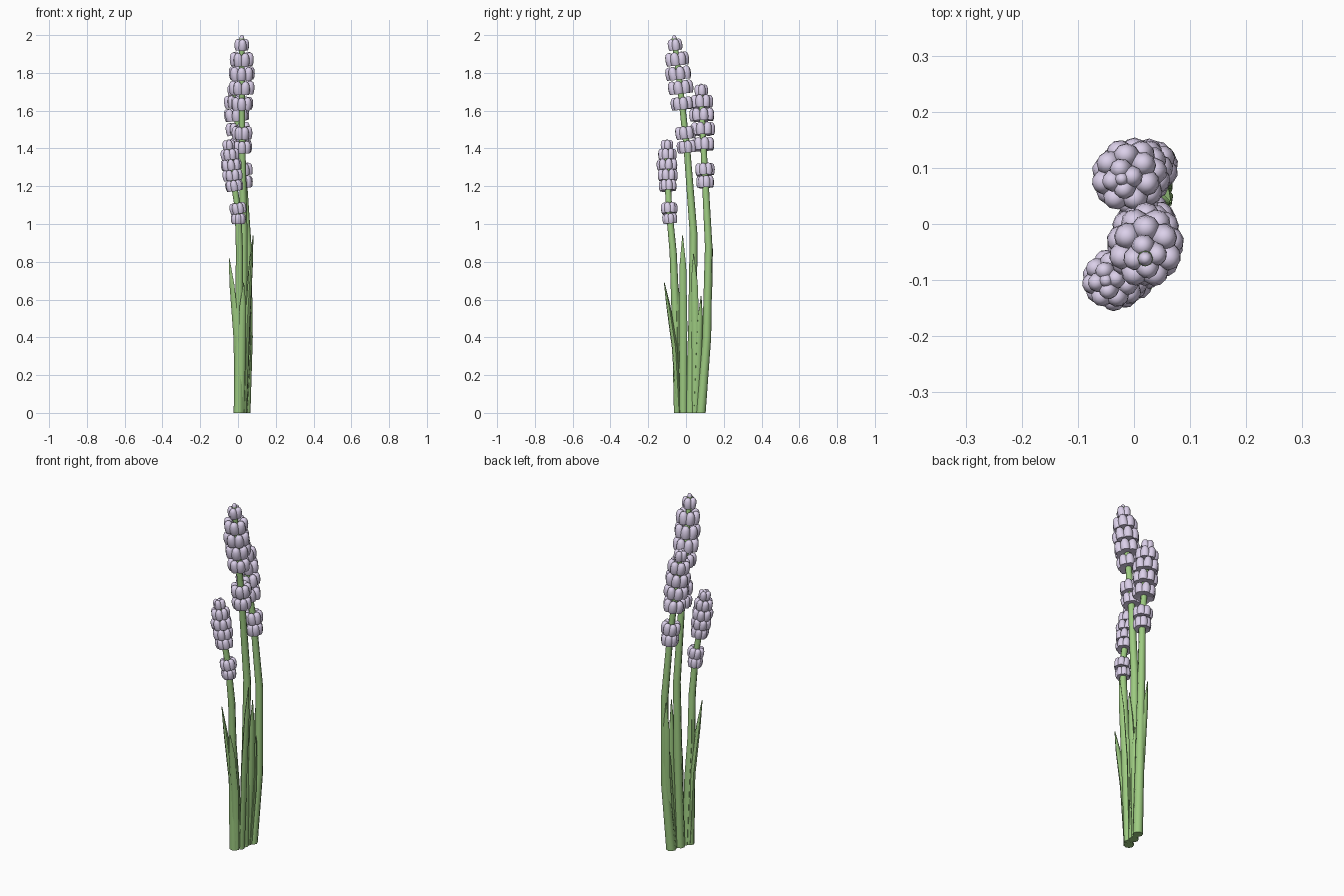
import bpy, bmesh, math
from mathutils import Vector, Matrix

if "Cube" in bpy.data.objects:
    bpy.data.objects.remove(bpy.data.objects["Cube"])


def material(name, rgb):
    m = bpy.data.materials.new(name)
    m.diffuse_color = (*rgb, 1)
    m.use_nodes = True
    m.node_tree.nodes["Principled BSDF"].inputs["Base Color"].default_value = m.diffuse_color
    return m


GREEN = material("leaf_green", (0.34, 0.60, 0.22))
LILAC = material("petal_lilac", (0.71, 0.63, 0.82))


def finish(bm, name, mat):
    bmesh.ops.recalc_face_normals(bm, faces=bm.faces)
    me = bpy.data.meshes.new(name)
    bm.to_mesh(me)
    bm.free()
    me.materials.append(mat)
    ob = bpy.data.objects.new(name, me)
    bpy.context.collection.objects.link(ob)
    for p in me.polygons:
        p.use_smooth = True
    me.set_sharp_from_angle(angle=math.radians(65))
    return ob


def loft(bm, rings):
    """Join equal-length rings of points into a capped tube."""
    vs = [[bm.verts.new(p) for p in r] for r in rings]
    n = len(vs[0])
    for a, b in zip(vs, vs[1:]):
        for i in range(n):
            j = (i + 1) % n
            bm.faces.new((a[i], a[j], b[j], b[i]))
    bm.faces.new(vs[0][::-1])
    bm.faces.new(vs[-1])


def ellipse(c, rx, ry, ang, n):
    out = []
    for i in range(n):
        a = 2 * math.pi * i / n
        p = Matrix.Rotation(ang, 3, 'Z') @ Vector((rx * math.cos(a), ry * math.sin(a), 0))
        out.append(Vector(c) + p)
    return out


def at_height(path, z):
    """Point and direction of a stem path at height z."""
    for a, b in zip(path, path[1:]):
        if z <= b[2] or b is path[-1]:
            a, b = Vector(a), Vector(b)
            return a.lerp(b, (z - a.z) / (b.z - a.z)), (b - a).normalized()


def floret(bm, frame, s):
    """Small bud: domed top, flat underside."""
    profile = [(0.022, -0.032), (0.0245, -0.018), (0.0235, 0.0),
               (0.020, 0.016), (0.014, 0.027), (0.006, 0.032)]
    loft(bm, [[frame @ (s * p) for p in ellipse((0, 0, z), r, r, 0, 10)] for r, z in profile])


def flower(name, path, rows, n=7):
    """Rings of florets; each row is (height, outer radius, floret scale)."""
    bm = bmesh.new()
    for k, (z, outer, s) in enumerate(rows):
        c, d = at_height(path, z)
        base = Matrix.Translation(c) @ Vector((0, 0, 1)).rotation_difference(d).to_matrix().to_4x4()
        count = 4 if outer < 0.045 and k > 2 else n
        for i in range(count):
            turn = Matrix.Rotation(2 * math.pi * (i + 0.5 * (k % 2)) / count + 0.2, 4, 'Z')
            out = Matrix.Translation((outer - 0.025 * s, 0, 0))
            floret(bm, base @ turn @ out @ Matrix.Rotation(0.16, 4, 'Y'), s)
    # tip bud
    c, d = at_height(path, path[-1][2])
    floret(bm, Matrix.Translation(c), 0.55)
    finish(bm, name, LILAC)


def stem(name, path):
    bm = bmesh.new()
    top = path[-1][2]
    rings = []
    for p in path:
        r = 0.026 - 0.012 * p[2] / top
        rings.append(ellipse(p, r, r, 0, 8))
    loft(bm, rings)
    finish(bm, name, GREEN)


# Stems as bent paths, with the floret rows they carry
plants = {
    "tall": ([(0.022, 0.022, 0), (0.025, 0.035, 0.45), (0.03, 0.04, 0.95),
              (0.022, 0.005, 1.4), (0.02, -0.03, 1.72), (0.02, -0.062, 1.982)],
             [(1.41, .055, .95), (1.485, .058, 1), (1.64, .062, 1), (1.725, .071, 1.05),
              (1.80, .072, 1.05), (1.875, .067, 1.05), (1.95, .041, .9)]),
    "middle": ([(0.04, 0.078, 0), (0.055, 0.11, 0.4), (0.052, 0.12, 0.88),
                (0.028, 0.10, 1.27), (0.0, 0.088, 1.5), (-0.022, 0.08, 1.725)],
               [(1.225, .05, .95), (1.29, .055, .95), (1.425, .063, 1), (1.505, .068, 1),
                (1.58, .07, 1), (1.65, .063, 1), (1.71, .038, .85)]),
    "short": ([(0.003, -0.038, 0), (0.005, -0.05, 0.4), (0.008, -0.068, 0.85),
               (0.0, -0.09, 1.08), (-0.028, -0.098, 1.25), (-0.05, -0.101, 1.43)],
              [(1.03, .042, .8), (1.085, .047, .85), (1.205, .05, .85), (1.26, .056, .85),
               (1.315, .058, .85), (1.37, .052, .85), (1.42, .035, .75)]),
}
for name, (path, rows) in plants.items():
    stem(name + "_stem", path)
    flower(name + "_flower", path, rows)

# Leaf blades: base, bend, tip
leaves = [
    ((0.035, -0.015), (0.05, -0.015), (0.08, -0.018, 0.94)),
    ((0.0, -0.03), (-0.008, -0.05), (-0.047, -0.08, 0.82)),
    ((0.015, -0.04), (0.02, -0.06), (0.03, -0.115, 0.69)),
    ((0.035, 0.045), (0.05, 0.05), (0.065, 0.04, 0.84)),
    ((0.015, -0.015), (0.015, -0.035), (0.0, -0.05, 0.74)),
    ((0.04, 0.07), (0.045, 0.115), (0.028, 0.14, 0.87)),
    ((0.035, 0.055), (0.05, 0.07), (0.06, 0.08, 0.62)),
]
for i, (b, m, t) in enumerate(leaves):
    h = t[2]
    ang = math.atan2(t[1] - b[1], t[0] - b[0]) + math.pi / 2
    mid2 = (m[0] * 0.4 + t[0] * 0.6, m[1] * 0.4 + t[1] * 0.6)
    bm = bmesh.new()
    loft(bm, [ellipse((*b, 0), 0.018, 0.013, ang, 6),
              ellipse((*m, h * 0.5), 0.022, 0.015, ang, 6),
              ellipse((*mid2, h * 0.82), 0.018, 0.011, ang, 6),
              ellipse(t, 0.002, 0.002, ang, 6)])
    finish(bm, "leaf_%d" % (i + 1), GREEN)
